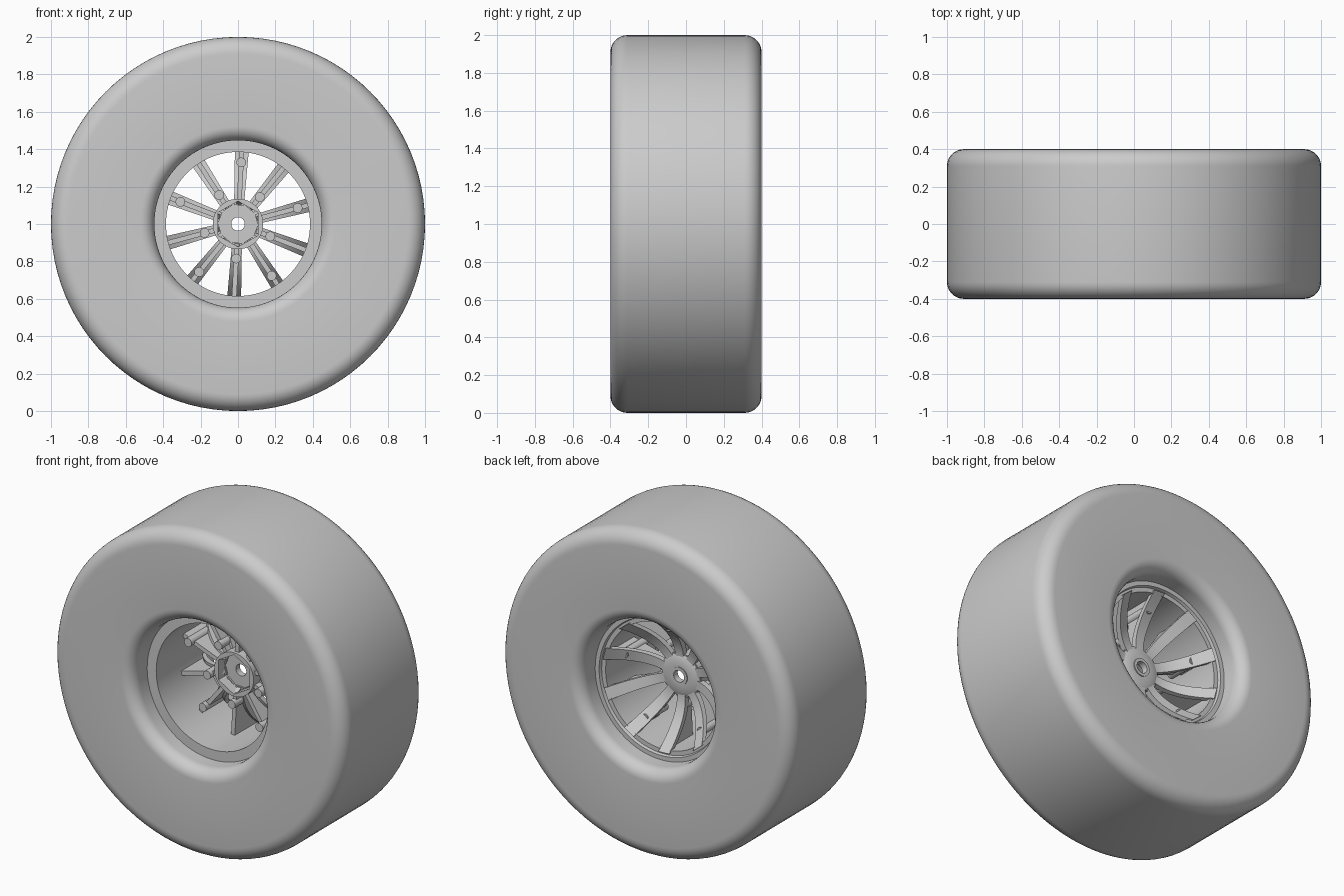
import bpy, bmesh, math
from math import sin, cos, pi, radians
from mathutils import Matrix

if "Cube" in bpy.data.objects:
    bpy.data.objects.remove(bpy.data.objects["Cube"])

grey = bpy.data.materials.new("plain_grey")
grey.use_nodes = True
tone = (0.6, 0.6, 0.6, 1)
grey.diffuse_color = tone
grey.node_tree.nodes["Principled BSDF"].inputs["Base Color"].default_value = tone


def finish(name, bm):
    """Turn a bmesh around the wheel axle into a shaded object at axle height."""
    bmesh.ops.recalc_face_normals(bm, faces=bm.faces)
    mesh = bpy.data.meshes.new(name)
    bm.to_mesh(mesh)
    bm.free()
    mesh.materials.append(grey)
    ob = bpy.data.objects.new(name, mesh)
    ob.location.z = 1
    bpy.context.collection.objects.link(ob)
    bpy.ops.object.select_all(action='DESELECT')
    ob.select_set(True)
    bpy.context.view_layer.objects.active = ob
    bpy.ops.object.shade_smooth_by_angle(angle=radians(30))
    return ob


def lathe(name, profile, segments):
    """Spin a closed (radius, y) loop about the axle; radius may depend on angle."""
    bm = bmesh.new()
    rings = []
    for i in range(segments):
        a = 2 * pi * i / segments
        ring = []
        for r, y in profile:
            rad = r(a) if callable(r) else r
            ring.append(bm.verts.new((rad * cos(a), y, rad * sin(a))))
        rings.append(ring)
    n = len(profile)
    for i in range(segments):
        p, q = rings[i], rings[(i + 1) % segments]
        for j in range(n):
            k = (j + 1) % n
            bm.faces.new((p[j], p[k], q[k], q[j]))
    return finish(name, bm)


def arc(r, y, radius, start, end, steps=8):
    """Points of a rounded profile corner, angles in degrees."""
    angles = [radians(start + (end - start) * i / steps) for i in range(steps + 1)]
    return [(r + radius * cos(a), y + radius * sin(a)) for a in angles]


def plate(name, outline, width, angle):
    """Extrude an (r, y) outline sideways by a width rule and turn it to its angle."""
    bm = bmesh.new()
    sides = [[bm.verts.new((r, y, s * width(r) / 2)) for r, y in outline] for s in (-1, 1)]
    for side in sides:
        bm.faces.new(side)
    n = len(outline)
    for j in range(n):
        k = (j + 1) % n
        bm.faces.new((sides[0][j], sides[0][k], sides[1][k], sides[1][j]))
    bm.transform(Matrix.Rotation(-angle, 4, 'Y'))
    return finish(name, bm)


def peg(name, radius, front, back, distance, angle):
    bm = bmesh.new()
    bmesh.ops.create_cone(bm, cap_ends=True, segments=16, radius1=radius,
                          radius2=radius, depth=back - front)
    bm.transform(Matrix.Translation((distance * cos(angle), (front + back) / 2,
                                     distance * sin(angle)))
                 @ Matrix.Rotation(pi / 2, 4, 'X'))
    return finish(name, bm)


# Tyre with rounded shoulders and rounded bore edges
outer, bore = 0.09, 0.075
tyre = (arc(1 - outer, 0.4 - outer, outer, 0, 90)
        + arc(0.447 + bore, 0.4 - bore, bore, 90, 180)
        + arc(0.447 + bore, bore - 0.4, bore, 180, 270)
        + arc(1 - outer, outer - 0.4, outer, 270, 360))
lathe("tyre", tyre, 96)

# Rim barrel with a broad front lip and a stepped back lip
lathe("rim_barrel", [(0.385, -0.25), (0.448, -0.25), (0.448, 0.25), (0.42, 0.25),
                     (0.415, 0.232), (0.388, 0.232)], 96)

# Hub: hexagonal socket in front, bored plate and collar behind


def hexagon(a):
    return 0.106 / cos((a + pi / 6) % (pi / 3) - pi / 6)


lathe("hub_socket", [(hexagon, -0.04), (0.135, -0.04), (0.135, 0.045), (hexagon, 0.045)], 48)
lathe("hub_plate", [(0.036, 0.03), (0.13, 0.03), (0.13, 0.05), (0.1, 0.064),
                    (0.055, 0.064), (0.055, 0.07), (0.036, 0.07)], 48)

# Ten trumpet-curved spokes, each with a stiffening rib and a moulding peg


def curve_y(r):
    return 0.055 + 2.3 * max(0, r - 0.11) ** 2


radii = [0.1 + 0.03 * i for i in range(11)]
back_edge = [(r, curve_y(r)) for r in radii]
front_edge = [(r, y - 0.035) for r, y in reversed(back_edge)]
for i in range(10):
    a = radians(87 - 36 * i)
    plate(f"spoke_{i + 1}", back_edge + front_edge, lambda r: 0.045 + 0.075 * r, a)
    rib = [(r, y - 0.02) for r, y in back_edge] + [(0.4, -0.02), (0.12, -0.02)]
    plate(f"spoke_rib_{i + 1}", rib, lambda r: 0.026, a)
    distance = 0.185 if i % 2 else 0.33
    peg(f"spoke_peg_{i + 1}", 0.026, -0.05, curve_y(distance) - 0.015, distance, a)
